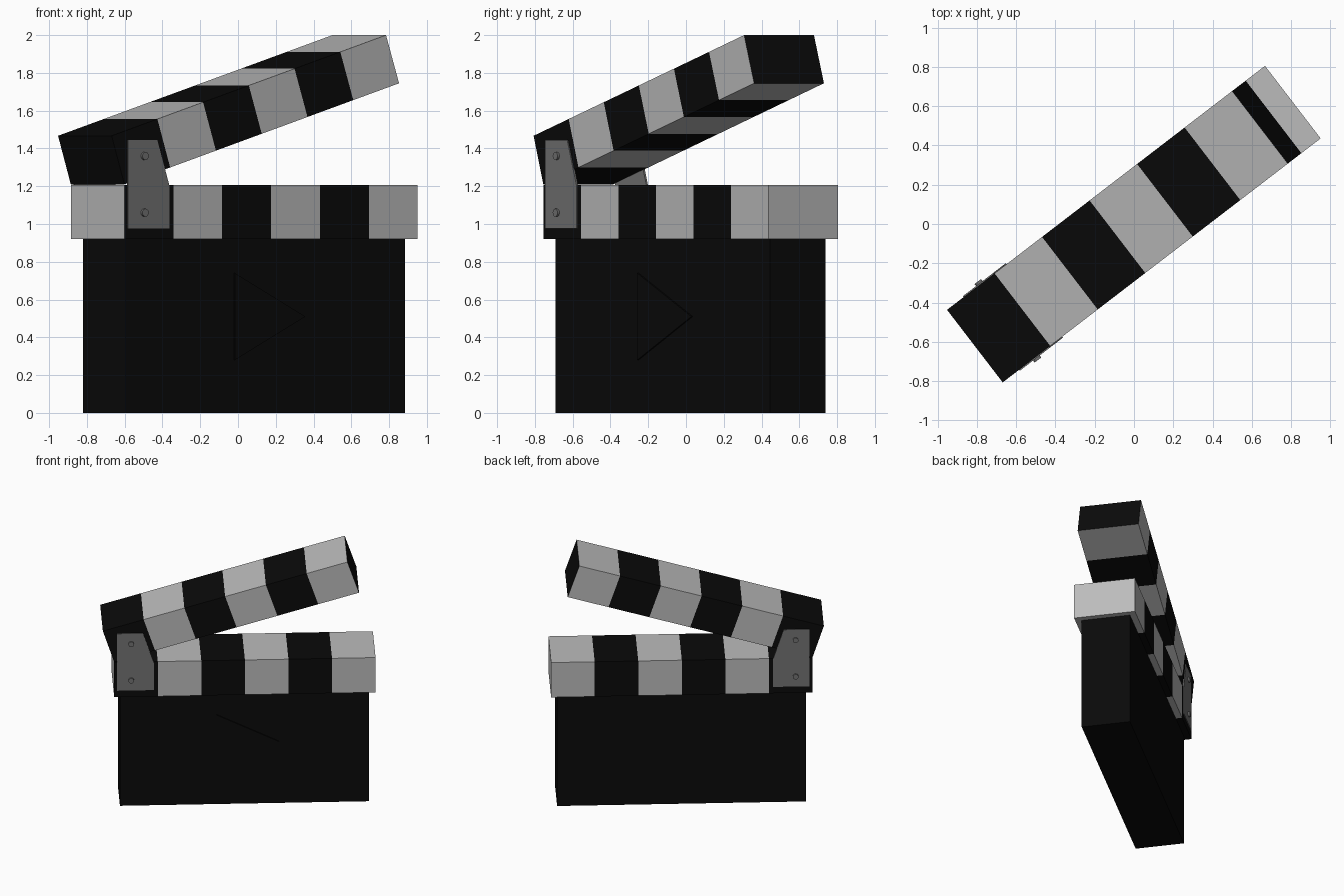
import bpy, bmesh, math
from mathutils import Matrix, Vector

if "Cube" in bpy.data.objects:
    bpy.data.objects.remove(bpy.data.objects["Cube"])

# The whole board is turned about z; parts are modelled in local (u, v, z)
TURN = Matrix.Rotation(math.radians(37.5), 4, 'Z')


def material(name, value):
    m = bpy.data.materials.new(name)
    m.diffuse_color = (value, value, value, 1)
    m.use_nodes = True
    m.node_tree.nodes["Principled BSDF"].inputs["Base Color"].default_value = m.diffuse_color
    return m


BLACK = material("matte_black", 0.003)
PALE = material("pale_stripe", 0.5)
STEEL = material("dark_steel", 0.17)


def finish(name, bm, mats):
    bmesh.ops.recalc_face_normals(bm, faces=bm.faces)
    bm.transform(TURN)
    me = bpy.data.meshes.new(name)
    bm.to_mesh(me)
    bm.free()
    for m in mats:
        me.materials.append(m)
    ob = bpy.data.objects.new(name, me)
    bpy.context.collection.objects.link(ob)
    return ob


def slab(name, profile, v0, v1, mat):
    """Extrude a (u, z) outline from depth v0 to v1."""
    bm = bmesh.new()
    face = bm.faces.new([bm.verts.new((u, v0, z)) for u, z in profile])
    ext = bmesh.ops.extrude_face_region(bm, geom=[face])
    verts = [g for g in ext["geom"] if isinstance(g, bmesh.types.BMVert)]
    bmesh.ops.translate(bm, verts=verts, vec=(0, v1 - v0, 0))
    return finish(name, bm, [mat])


def striped_stick(name, left, right, end_mat, half=0.233, count=6):
    """Bar between two end edges (bottom, top), split into alternating stripes."""
    bm = bmesh.new()
    rings = []
    for i in range(count + 1):
        lo, hi = (Vector(a).lerp(Vector(b), i / count) for a, b in zip(left, right))
        rings.append([bm.verts.new((p.x, v, p.y)) for p, v in
                      ((lo, -half), (lo, half), (hi, half), (hi, -half))])
    for i, (a, b) in enumerate(zip(rings, rings[1:])):
        for k in range(4):
            n = (k + 1) % 4
            bm.faces.new((a[k], a[n], b[n], b[k])).material_index = i % 2
    for ring in (rings[0], rings[-1]):
        bm.faces.new(ring).material_index = end_mat
    return finish(name, bm, [BLACK, PALE])


# Slate board
slab("slate_board", [(-0.892, 0), (0.973, 0), (0.973, 0.92), (-0.892, 0.92)],
     -0.185, 0.185, BLACK)

# Raised triangle on the front of the board
slab("front_triangle", [(-0.17, 0.28), (0.30, 0.51), (-0.17, 0.74)],
     -0.195, -0.18, BLACK)

# Fixed lower stick and tilted clapper stick
striped_stick("lower_stick", ((-0.937, 0.92), (-0.937, 1.207)),
              ((1.02, 0.92), (1.02, 1.207)), 1)
striped_stick("clapper_stick", ((-0.937, 1.21), (-1.022, 1.467)),
              ((0.896, 1.745), (0.809, 2.0)), 0)

# Hinge plates with two rivets each, front and back
PLATE = [(-0.916, 0.975), (-0.64, 0.975), (-0.64, 1.20), (-0.722, 1.445), (-0.916, 1.445)]
for side, tag in ((-1, "front"), (1, "back")):
    slab(f"{tag}_hinge_plate", PLATE, side * 0.228, side * 0.239, STEEL)
    for z, level in ((1.06, "lower"), (1.36, "upper")):
        bm = bmesh.new()
        place = Matrix.Translation((-0.81, side * 0.243, z)) @ Matrix.Rotation(math.pi / 2, 4, 'X')
        bmesh.ops.create_cone(bm, cap_ends=True, segments=16, radius1=0.021,
                              radius2=0.021, depth=0.018, matrix=place)
        ob = finish(f"{tag}_{level}_rivet", bm, [STEEL])
        for p in ob.data.polygons:
            p.use_smooth = len(p.vertices) == 4
        for e in ob.data.edges:
            e.use_edge_sharp = False
        bpy.context.view_layer.objects.active = ob
        bpy.ops.object.select_all(action='DESELECT')
        ob.select_set(True)
        bpy.ops.object.shade_smooth_by_angle(angle=math.radians(35))
